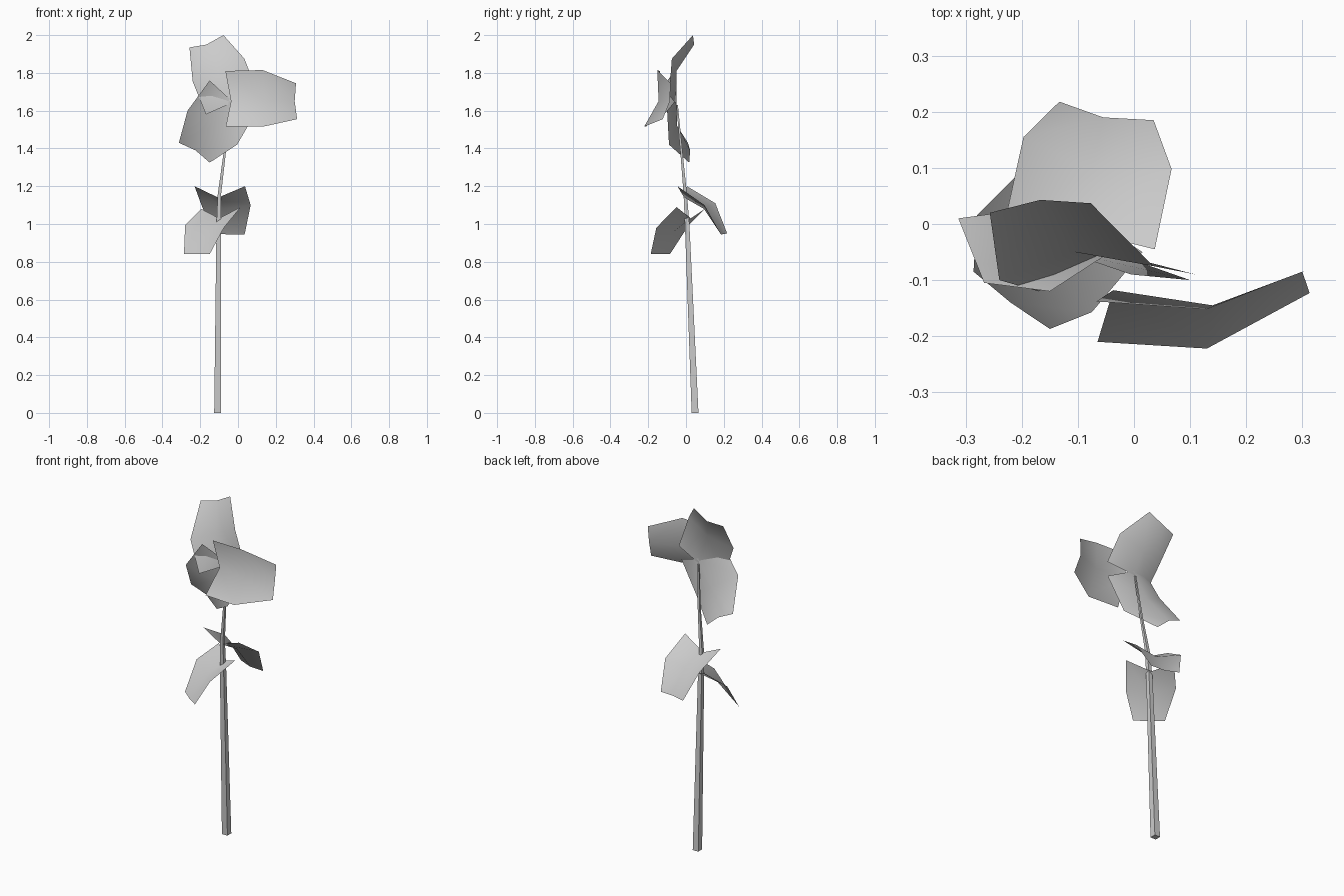
import bpy
import bmesh
from mathutils import Vector

if "Cube" in bpy.data.objects:
    bpy.data.objects.remove(bpy.data.objects["Cube"], do_unlink=True)

# One plain grey for the whole plant
grey = bpy.data.materials.new("light grey")
GREY = (0.6, 0.6, 0.6, 1.0)
grey.diffuse_color = GREY
grey.use_nodes = True
grey.node_tree.nodes["Principled BSDF"].inputs["Base Color"].default_value = GREY


def finish(name, bm):
    mesh = bpy.data.meshes.new(name)
    bm.to_mesh(mesh)
    bm.free()
    mesh.materials.append(grey)
    obj = bpy.data.objects.new(name, mesh)
    bpy.context.collection.objects.link(obj)
    return obj


def blade(name, rows):
    """Thin cupped sheet: rows run base to tip, each row left, middle, right."""
    bm = bmesh.new()
    grid = [[bm.verts.new(p) for p in row] for row in rows]
    for low, high in zip(grid, grid[1:]):
        for i in range(2):
            face = bm.faces.new((low[i], low[i + 1], high[i + 1], high[i]))
            face.smooth = True
    return finish(name, bm)


def tapered_stem(name, path):
    """Square tube through (x, y, z, half width) stations."""
    bm = bmesh.new()
    rings = [[bm.verts.new(Vector((x + sx * r, y + sy * r, z)))
              for sx, sy in ((-1, -1), (1, -1), (1, 1), (-1, 1))]
             for x, y, z, r in path]
    for a, b in zip(rings, rings[1:]):
        for i in range(4):
            j = (i + 1) % 4
            bm.faces.new((a[i], a[j], b[j], b[i]))
    bm.faces.new(rings[0][::-1])
    bm.faces.new(rings[-1])
    return finish(name, bm)


# Stem, leaning and thinning towards the flower
tapered_stem("stem", [
    (-0.108, 0.048, 0.0, 0.018),
    (-0.102, 0.006, 1.0, 0.012),
    (-0.098, -0.004, 1.16, 0.009),
    (-0.070, -0.024, 1.38, 0.006),
    (-0.048, -0.047, 1.63, 0.004),
])

# Three petals around the flower centre
blade("upper_petal", [
    [(-0.17, -0.12, 1.58), (-0.045, -0.05, 1.635), (0.11, -0.09, 1.68)],
    [(-0.24, -0.10, 1.755), (-0.105, -0.05, 1.81), (0.034, -0.075, 1.875)],
    [(-0.257, 0.02, 1.935), (-0.167, 0.043, 1.95), (-0.077, 0.037, 2.0)],
])
blade("lower_petal", [
    [(0.10, -0.10, 1.60), (-0.042, -0.05, 1.66), (-0.15, -0.12, 1.76)],
    [(-0.005, -0.09, 1.42), (-0.13, -0.047, 1.52), (-0.267, -0.105, 1.60)],
    [(-0.15, 0.017, 1.325), (-0.225, 0.022, 1.39), (-0.313, 0.01, 1.43)],
])
blade("side_petal", [
    [(-0.067, -0.138, 1.81), (-0.037, -0.118, 1.65), (-0.065, -0.21, 1.515)],
    [(0.13, -0.152, 1.815), (0.14, -0.145, 1.65), (0.13, -0.222, 1.515)],
    [(0.307, -0.082, 1.745), (0.30, -0.085, 1.65), (0.313, -0.123, 1.555)],
])

# Two leaves partway up the stem
blade("back_leaf", [
    [(-0.23, 0.005, 1.20), (-0.105, -0.01, 1.14), (0.037, -0.045, 1.20)],
    [(-0.197, 0.155, 1.11), (-0.075, 0.095, 1.08), (0.067, 0.098, 1.10)],
    [(-0.133, 0.218, 0.95), (-0.055, 0.19, 0.945), (0.035, 0.185, 0.945)],
])
blade("front_leaf", [
    [(0.015, -0.05, 1.09), (-0.10, 0.025, 1.03), (-0.195, 0.10, 1.08)],
    [(-0.075, -0.157, 0.98), (-0.16, -0.065, 0.96), (-0.28, 0.015, 0.995)],
    [(-0.15, -0.187, 0.84), (-0.22, -0.14, 0.84), (-0.286, -0.085, 0.84)],
])
